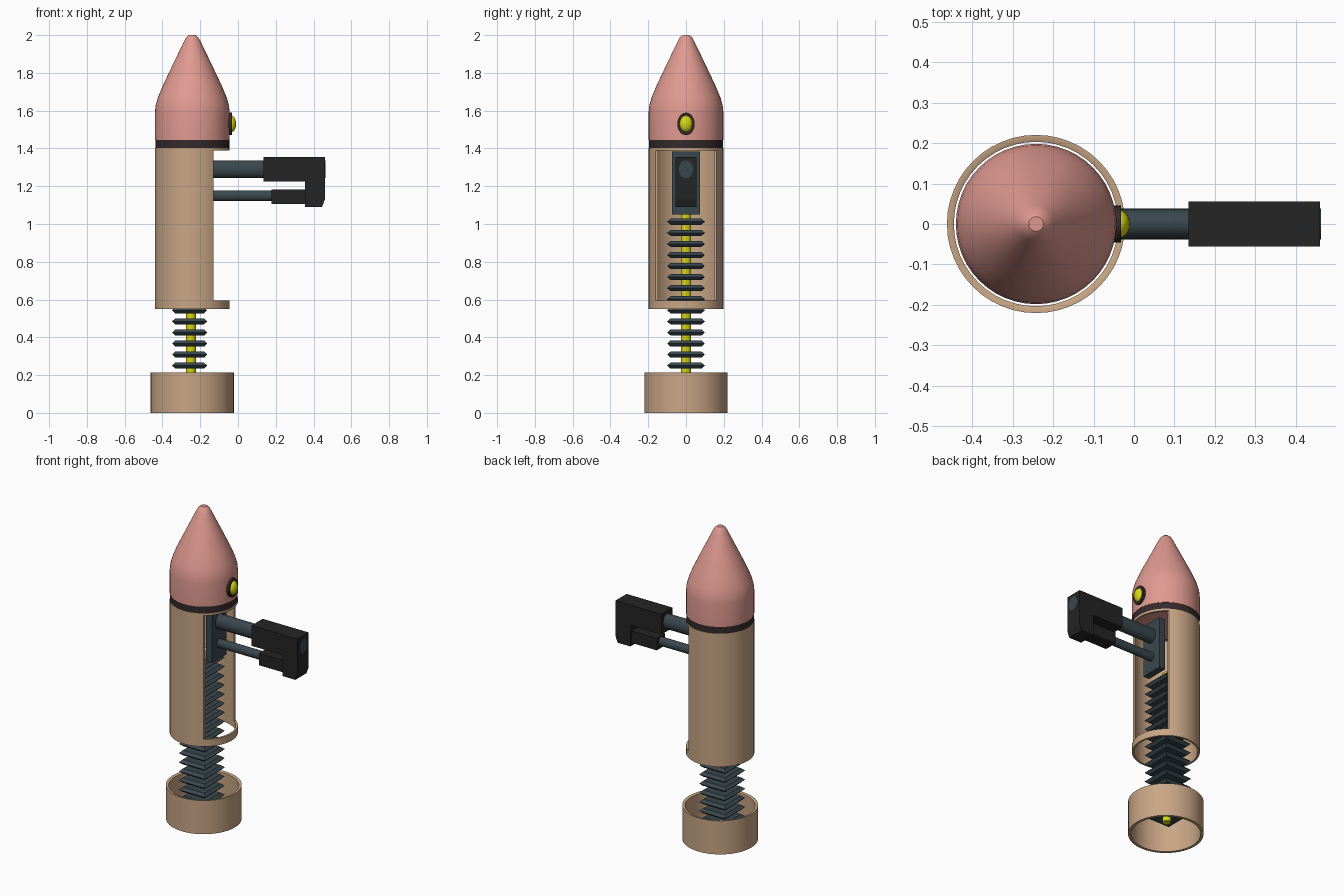
import bpy, bmesh, math
from mathutils import Matrix, Vector

if "Cube" in bpy.data.objects:
    bpy.data.objects.remove(bpy.data.objects["Cube"])

AX = -0.242  # x of the main upright axis


def mat(name, rgb):
    m = bpy.data.materials.new(name)
    m.diffuse_color = (*rgb, 1)
    m.use_nodes = True
    m.node_tree.nodes["Principled BSDF"].inputs["Base Color"].default_value = m.diffuse_color
    return m


TAN = mat("tan", (0.58, 0.38, 0.235))
PINK = mat("pink", (0.74, 0.32, 0.28))
BAND = mat("dark_brown", (0.036, 0.023, 0.024))
SLATE = mat("slate", (0.042, 0.064, 0.076))
BLACK = mat("black", (0.018, 0.018, 0.018))
YELLOW = mat("yellow", (0.68, 0.68, 0.006))


def finish(name, bm, material, smooth=True):
    bmesh.ops.recalc_face_normals(bm, faces=bm.faces)
    me = bpy.data.meshes.new(name)
    bm.to_mesh(me)
    bm.free()
    me.materials.append(material)
    ob = bpy.data.objects.new(name, me)
    bpy.context.collection.objects.link(ob)
    if smooth:
        shade(ob)
    return ob


def select(ob):
    bpy.ops.object.select_all(action='DESELECT')
    ob.select_set(True)
    bpy.context.view_layer.objects.active = ob


def shade(ob):
    select(ob)
    bpy.ops.object.shade_smooth_by_angle(angle=math.radians(35))


def lathe(name, profile, material, closed=False, seg=48, smooth=True):
    """Spin (radius, z) points around the main axis."""
    bm = bmesh.new()
    pts = profile + profile[:1] if closed else profile
    vs = [bm.verts.new((AX + r, 0, z)) for r, z in pts]
    es = [bm.edges.new(p) for p in zip(vs, vs[1:])]
    bmesh.ops.spin(bm, geom=vs + es, cent=(AX, 0, 0), axis=(0, 0, 1),
                   angle=math.tau, steps=seg, use_duplicate=False)
    bmesh.ops.remove_doubles(bm, verts=bm.verts, dist=1e-5)
    return finish(name, bm, material, smooth)


def box(name, lo, hi, material):
    bm = bmesh.new()
    lo, hi = Vector(lo), Vector(hi)
    bmesh.ops.create_cube(bm, size=1, matrix=Matrix.Translation((lo + hi) / 2)
                          @ Matrix.Diagonal((*(hi - lo), 1)))
    return finish(name, bm, material, False)


def rod_x(name, x0, x1, z, ry, rz, material, seg=24):
    """Oval rod lying along x."""
    bm = bmesh.new()
    m = (Matrix.Translation(((x0 + x1) / 2, 0, z)) @ Matrix.Diagonal((1, ry, rz, 1))
         @ Matrix.Rotation(math.pi / 2, 4, 'Y'))
    bmesh.ops.create_cone(bm, cap_ends=True, segments=seg, radius1=1, radius2=1,
                          depth=x1 - x0, matrix=m)
    return finish(name, bm, material)


# Base: open ring
lathe("base_ring", [(0.203, 0), (0.22, 0), (0.22, 0.215), (0.212, 0.215),
                    (0.203, 0.211)], TAN, closed=True)

# Body tube with a large opening on the +x side
body = lathe("body_tube", [(0.185, 0.55), (0.198, 0.55), (0.198, 1.402), (0.185, 1.402)],
             TAN, closed=True, smooth=False)
cutter = box("opening_cutter", (-0.13, -0.3, 0.595), (0.2, 0.3, 1.388), TAN)
cutter.hide_render = True
cut = body.modifiers.new("opening", 'BOOLEAN')
cut.operation, cut.object, cut.solver = 'DIFFERENCE', cutter, 'EXACT'
select(body)
bpy.ops.object.modifier_apply(modifier=cut.name)
bpy.data.objects.remove(cutter)
shade(body)

# Collar band and pointed nose
lathe("collar_band", [(0.186, 1.4), (0.196, 1.4), (0.196, 1.447), (0.186, 1.447)],
      BAND, closed=True)
lathe("nose", [(0, 1.415), (0.188, 1.415), (0.188, 1.445), (0.198, 1.445), (0.198, 1.59),
               (0.194, 1.628), (0.182, 1.67), (0.155, 1.735), (0.11, 1.83),
               (0.045, 1.965), (0.033, 1.987), (0.018, 2.0), (0, 2.0)], PINK)

# Lamp on the nose
rod_x("lamp_ring", -0.09, -0.032, 1.53, 0.046, 0.06, BAND)
bm = bmesh.new()
bmesh.ops.create_uvsphere(bm, u_segments=20, v_segments=12, radius=1,
                          matrix=Matrix.Translation((-0.038, 0, 1.53))
                          @ Matrix.Diagonal((0.028, 0.035, 0.045, 1)))
finish("lamp_dome", bm, YELLOW)

# Central rod
bm = bmesh.new()
bmesh.ops.create_cone(bm, cap_ends=True, segments=12, radius1=0.026, radius2=0.026, depth=1.0,
                      matrix=Matrix.Translation((-0.249, 0, 0.58)))
finish("center_rod", bm, YELLOW)

# Spring: stack of square coils with pointed rims
bm = bmesh.new()
section = [(1, 0), (0.82, 0.016), (0.2, 0.012), (0.2, -0.012), (0.82, -0.016)]
for k in range(16):
    z = 1.012 - 0.0586 * k
    rings = [[bm.verts.new((-0.256 + sx * 0.093 * s, sy * 0.1 * s, z + dz))
              for sx, sy in ((1, 1), (-1, 1), (-1, -1), (1, -1))] for s, dz in section]
    for a, b in zip(rings, rings[1:] + rings[:1]):
        for i in range(4):
            j = (i + 1) % 4
            bm.faces.new((a[i], a[j], b[j], b[i]))
finish("spring_coils", bm, SLATE, False)

# Sliding plate with the two arms
box("slide_plate", (-0.175, -0.073, 1.05), (-0.132, 0.073, 1.385), SLATE)
rod_x("upper_arm", -0.15, 0.462, 1.29, 0.038, 0.047, SLATE)
rod_x("lower_arm", -0.15, 0.2, 1.15, 0.024, 0.028, SLATE)

# Hook-shaped head block, extruded from its side outline
outline = [(0.135, 1.225), (0.355, 1.225), (0.355, 1.09), (0.445, 1.09),
           (0.46, 1.13), (0.46, 1.355), (0.135, 1.355)]
bm = bmesh.new()
face = bm.faces.new([bm.verts.new((x, -0.056, z)) for x, z in outline])
ext = bmesh.ops.extrude_face_region(bm, geom=[face])["geom"]
bmesh.ops.translate(bm, vec=(0, 0.112, 0),
                    verts=[g for g in ext if isinstance(g, bmesh.types.BMVert)])
bm.faces.ensure_lookup_table()
if not face.is_valid or len([f for f in bm.faces if len(f.verts) == 7]) < 2:
    bmesh.ops.holes_fill(bm, edges=bm.edges)
finish("head_block", bm, BLACK, False)
box("lower_sleeve", (0.177, -0.042, 1.107), (0.36, 0.042, 1.183), BLACK)
